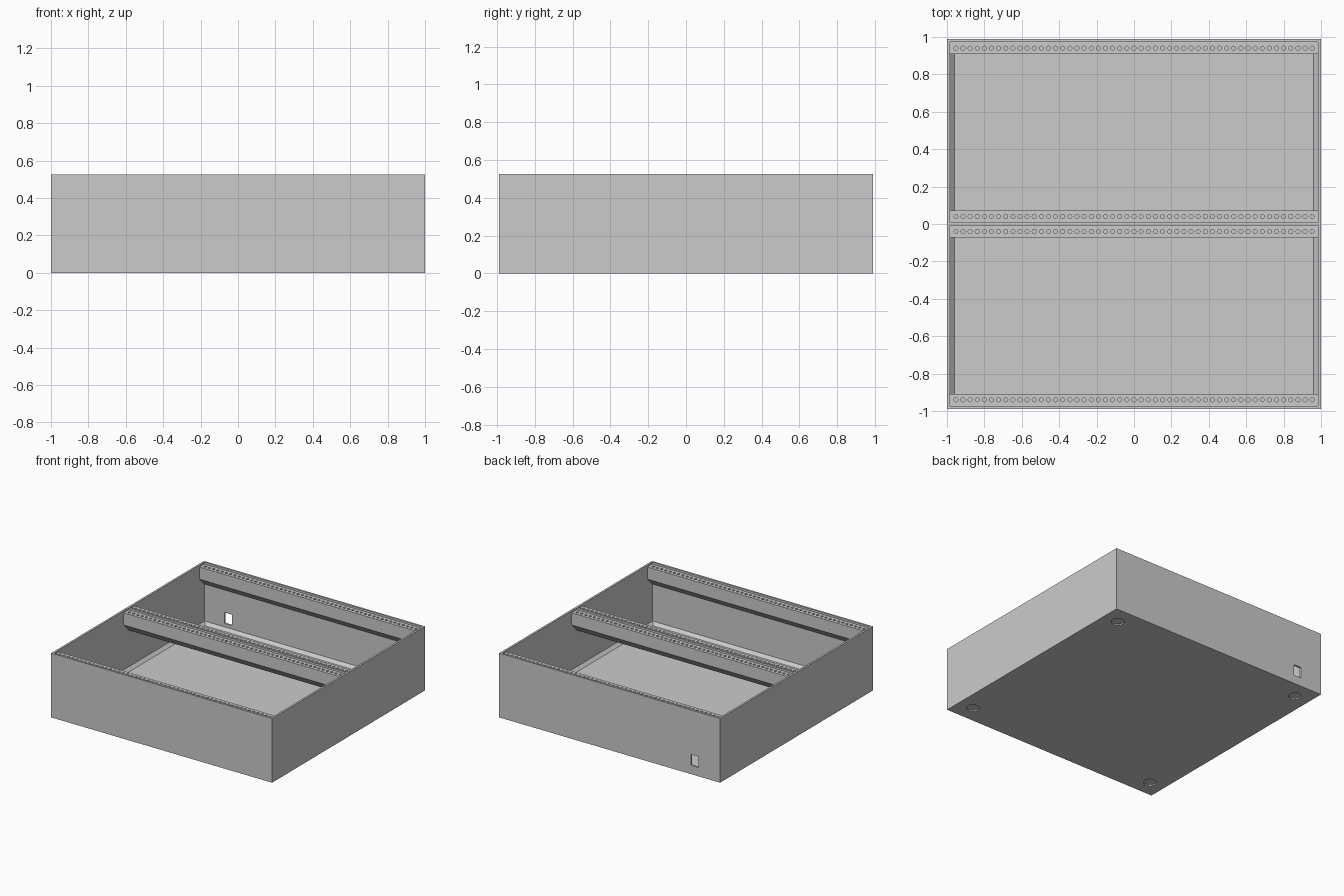
import bpy, bmesh
from mathutils import Matrix, Vector

if "Cube" in bpy.data.objects:
    bpy.data.objects.remove(bpy.data.objects["Cube"])

# Main sizes
HX, HY, TOP = 1.0, 0.988, 0.525      # outer half sizes and height
WALL, FLOOR, CHAMFER = 0.016, 0.02, 0.024
IX, IY = HX - WALL, HY - WALL        # inner half sizes
RAIL_TOP, RAIL_LOW, RAIL_W = 0.51, 0.41, 0.064

grey = bpy.data.materials.new("light_grey")
grey.diffuse_color = (0.6, 0.6, 0.6, 1)
grey.use_nodes = True
grey.node_tree.nodes["Principled BSDF"].inputs["Base Color"].default_value = grey.diffuse_color


def finish(bm, name):
    bmesh.ops.recalc_face_normals(bm, faces=bm.faces)
    mesh = bpy.data.meshes.new(name)
    bm.to_mesh(mesh)
    bm.free()
    mesh.materials.append(grey)
    obj = bpy.data.objects.new(name, mesh)
    bpy.context.collection.objects.link(obj)
    return obj


def cylinder(bm, x, y, z0, z1, radius, sides):
    bmesh.ops.create_cone(bm, cap_ends=True, segments=sides, radius1=radius,
                          radius2=radius, depth=z1 - z0,
                          matrix=Matrix.Translation((x, y, (z0 + z1) / 2)))


def cut(obj, cutter_bm):
    cutter = finish(cutter_bm, "cutter")
    cutter.hide_render = True
    mod = obj.modifiers.new("cut", 'BOOLEAN')
    mod.operation = 'DIFFERENCE'
    mod.solver = 'EXACT'
    mod.object = cutter
    bpy.context.view_layer.objects.active = obj
    bpy.ops.object.modifier_apply(modifier=mod.name)
    bpy.data.objects.remove(cutter)


def prism(name, profile):
    """Extrude a (y, z) profile between the side walls."""
    bm = bmesh.new()
    face = bm.faces.new([bm.verts.new((-IX, y, z)) for y, z in profile])
    ext = bmesh.ops.extrude_face_region(bm, geom=[face])
    verts = [v for v in ext["geom"] if isinstance(v, bmesh.types.BMVert)]
    bmesh.ops.translate(bm, verts=verts, vec=Vector((2 * IX, 0, 0)))
    return finish(bm, name)


def drill_row(obj, rows):
    """Row of blind mounting holes along each rail top."""
    bm = bmesh.new()
    for y in rows:
        for i in range(51):
            cylinder(bm, (i - 25) * 0.0381, y, RAIL_TOP - 0.06, RAIL_TOP + 0.03, 0.011, 12)
    cut(obj, bm)


# Open case: stacked rectangles from underside, up the outside, down the inside
bm = bmesh.new()
rings = []
for x, y, z in [(HX, HY, 0), (HX, HY, TOP), (IX, IY, TOP),
                (IX, IY, FLOOR + CHAMFER), (IX - CHAMFER, IY - CHAMFER, FLOOR)]:
    rings.append([bm.verts.new((sx * x, sy * y, z))
                  for sx, sy in ((-1, -1), (1, -1), (1, 1), (-1, 1))])
for a, b in zip(rings, rings[1:]):
    for i in range(4):
        j = (i + 1) % 4
        bm.faces.new((a[i], a[j], b[j], b[i]))
bm.faces.new(rings[0])
bm.faces.new(rings[-1])
case = finish(bm, "case")

# Cable opening in the back wall and round foot recesses underneath
bm = bmesh.new()
bmesh.ops.create_cube(bm, size=1, matrix=Matrix.Translation((-0.77, HY, 0.117))
                      @ Matrix.Diagonal((0.07, 0.08, 0.09, 1)))
for sx in (-1, 1):
    for sy in (-1, 1):
        cylinder(bm, sx * 0.867, sy * 0.845, -0.02, 0.01, 0.05, 32)
cut(case, bm)

# Outer rails with sloped undersides
for name, s in (("front_rail", -1), ("back_rail", 1)):
    inner = IY - RAIL_W
    rail = prism(name, [(s * IY, RAIL_TOP), (s * inner, RAIL_TOP),
                        (s * inner, RAIL_LOW), (s * IY, RAIL_LOW - RAIL_W)])
    drill_row(rail, [s * (IY - RAIL_W / 2)])

# Double middle rail with a raised spine and V-shaped underside
sp = WALL / 2
w = sp + RAIL_W
middle = prism("middle_rail", [(-w, RAIL_TOP), (-sp, RAIL_TOP), (-sp, TOP), (sp, TOP),
                               (sp, RAIL_TOP), (w, RAIL_TOP), (w, RAIL_LOW),
                               (0, RAIL_LOW - w), (-w, RAIL_LOW)])
drill_row(middle, [-(sp + RAIL_W / 2), sp + RAIL_W / 2])
